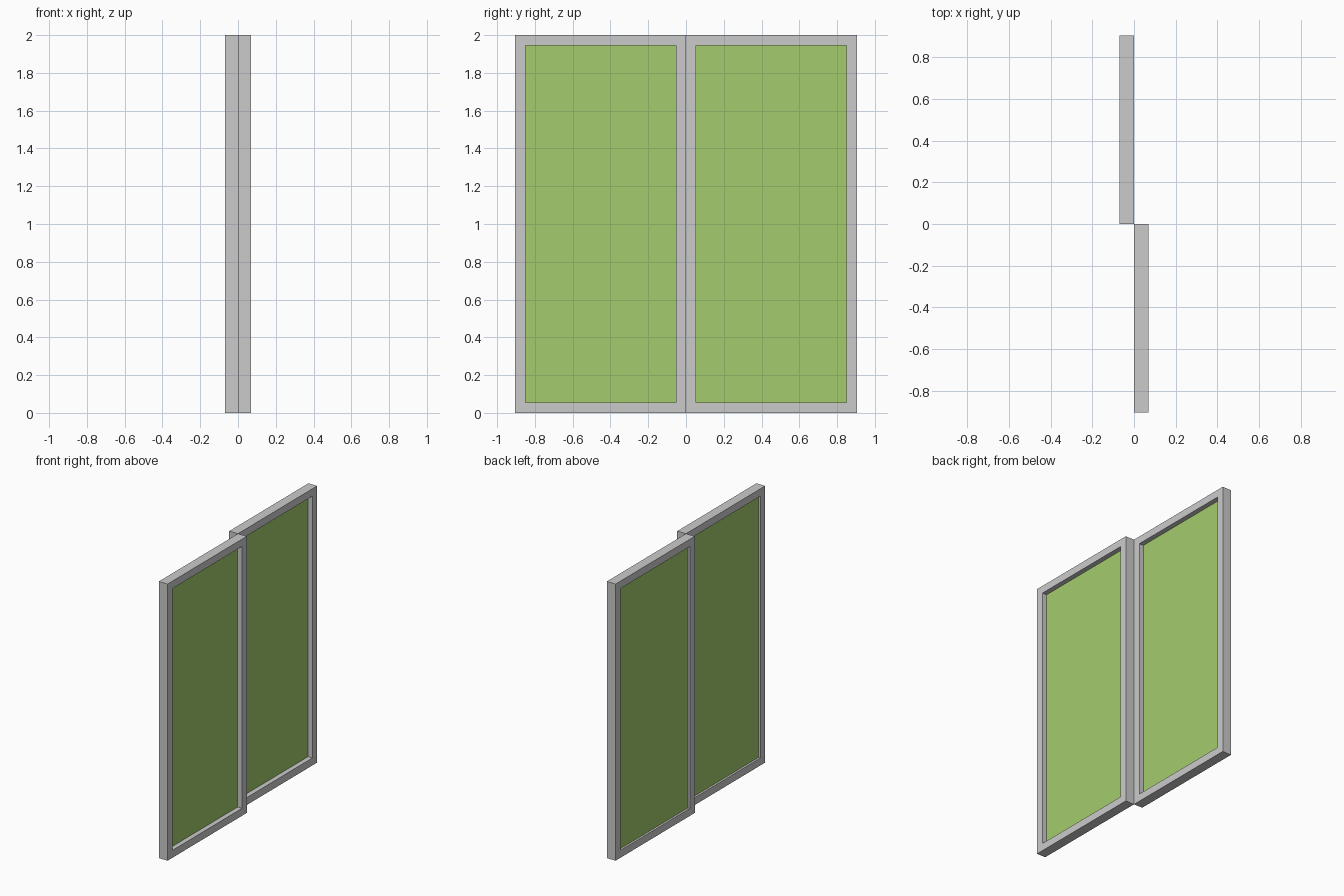
import bpy, bmesh

if "Cube" in bpy.data.objects:
    bpy.data.objects.remove(bpy.data.objects["Cube"])

W, H, T, B = 0.904, 2.0, 0.07, 0.054   # panel width, height, depth, border

glass_mat = bpy.data.materials.new("green_glass")
glass_mat.diffuse_color = (0.37, 0.6, 0.15, 1)
glass_mat.use_nodes = True
glass_mat.node_tree.nodes["Principled BSDF"].inputs["Base Color"].default_value = glass_mat.diffuse_color


def finish(name, bm, mat=None):
    bmesh.ops.recalc_face_normals(bm, faces=bm.faces)
    mesh = bpy.data.meshes.new(name)
    bm.to_mesh(mesh)
    bm.free()
    if mat:
        mesh.materials.append(mat)
    ob = bpy.data.objects.new(name, mesh)
    bpy.context.collection.objects.link(ob)
    return ob


def frame(name, x0, y0):
    # rectangular section swept around the four mitred corners
    bm = bmesh.new()
    rings = []
    for sy, sz in ((0, 0), (1, 0), (1, 1), (0, 1)):
        ring = []
        for dx, inset in ((0, 0), (T, 0), (T, B), (0, B)):
            y = y0 + (W - inset if sy else inset)
            z = H - inset if sz else inset
            ring.append(bm.verts.new((x0 + dx, y, z)))
        rings.append(ring)
    for i in range(4):
        a, b = rings[i], rings[(i + 1) % 4]
        for j in range(4):
            k = (j + 1) % 4
            bm.faces.new((a[j], a[k], b[k], b[j]))
    # merge mitre seams into flat rims
    return finish(name, bm)


def pane(name, x0, y0):
    # thin sheet set nearer the -x side of the frame
    bm = bmesh.new()
    bmesh.ops.create_cube(bm, size=1)
    size = (0.02, W - 2 * B, H - 2 * B)
    bmesh.ops.scale(bm, vec=size, verts=bm.verts)
    bmesh.ops.translate(bm, vec=(x0 + 0.025, y0 + W / 2, H / 2), verts=bm.verts)
    return finish(name, bm, glass_mat)


# two sliding leaves on neighbouring tracks
for side, x0, y0 in (("left", 0, -W), ("right", -T, 0)):
    frame(side + "_frame", x0, y0)
    pane(side + "_glass_pane", x0, y0)
